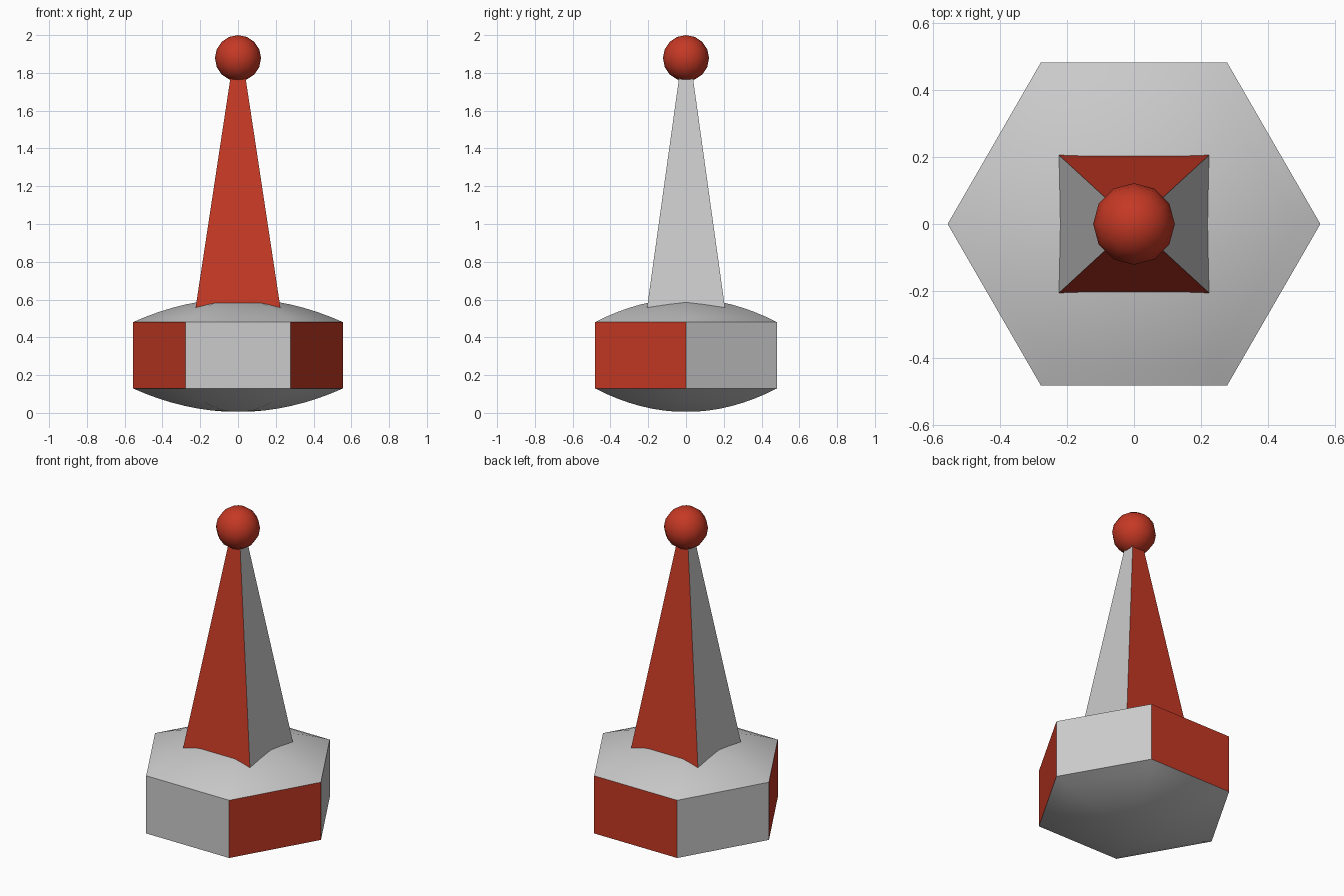
import bpy, bmesh
from math import cos, sin, pi, radians

if "Cube" in bpy.data.objects:
    bpy.data.objects.remove(bpy.data.objects["Cube"])

red = bpy.data.materials.new("red")
red.diffuse_color = (0.56, 0.04, 0.018, 1)
red.use_nodes = True
red.node_tree.nodes["Principled BSDF"].inputs["Base Color"].default_value = red.diffuse_color
grey = bpy.data.materials.new("grey")
grey.diffuse_color = (0.8, 0.8, 0.8, 1)
grey.use_nodes = True
grey.node_tree.nodes["Principled BSDF"].inputs["Base Color"].default_value = grey.diffuse_color


def loft(name, rings, is_red):
    """Skin a list of point rings, cap both ends, colour faces by test."""
    bm = bmesh.new()
    loops = [[bm.verts.new(p) for p in ring] for ring in rings]
    n = len(loops[0])
    for a, b in zip(loops, loops[1:]):
        for i in range(n):
            j = (i + 1) % n
            bm.faces.new((a[i], a[j], b[j], b[i]))
    for cap in (loops[0][::-1], loops[-1]):
        bmesh.ops.poke(bm, faces=[bm.faces.new(cap)])
    bm.normal_update()
    for f in bm.faces:
        f.material_index = int(is_red(f))
    me = bpy.data.meshes.new(name)
    bm.to_mesh(me)
    bm.free()
    me.materials.append(grey)
    me.materials.append(red)
    ob = bpy.data.objects.new(name, me)
    bpy.context.collection.objects.link(ob)
    smooth(ob)
    return ob


def smooth(ob):
    bpy.ops.object.select_all(action='DESELECT')
    ob.select_set(True)
    bpy.context.view_layer.objects.active = ob
    bpy.ops.object.shade_smooth_by_angle(angle=radians(35))


def hexagon(r, z):
    return [(r * cos(i * pi / 3), r * sin(i * pi / 3), z) for i in range(6)]


def rectangle(x, y, z):
    return [(-x, -y, z), (x, -y, z), (x, y, z), (-x, y, z)]


# Hexagonal body with domed top and bottom, every other side red
R, LOW, HIGH, DOME, N = 0.557, 0.13, 0.48, 0.125, 8
lower = [(i / N, LOW - DOME * (1 - (i / N) ** 2)) for i in range(1, N + 1)]
upper = [(t, LOW + HIGH - z) for t, z in reversed(lower)]


def red_side(f):
    # red sides face -30, 90 and 210 degrees
    c = f.calc_center_median()
    if abs(f.normal.z) > 0.1:
        return False
    return c.y > 0.4 or (abs(c.x) > 0.2 and c.y < 0)


loft("hexagonal_body", [hexagon(R * t, z) for t, z in lower + upper], red_side)

# Tapered square spire, red front and back
loft("spire", [rectangle(0.233, 0.214, 0.5), rectangle(0.036, 0.033, 1.8)],
     lambda f: abs(f.normal.y) > 0.8)

# Ball on the tip
bpy.ops.mesh.primitive_uv_sphere_add(segments=12, ring_count=8, radius=0.122,
                                     location=(0, 0, 1.878))
ball = bpy.context.object
ball.name = "tip_ball"
ball.data.materials.append(red)
smooth(ball)
